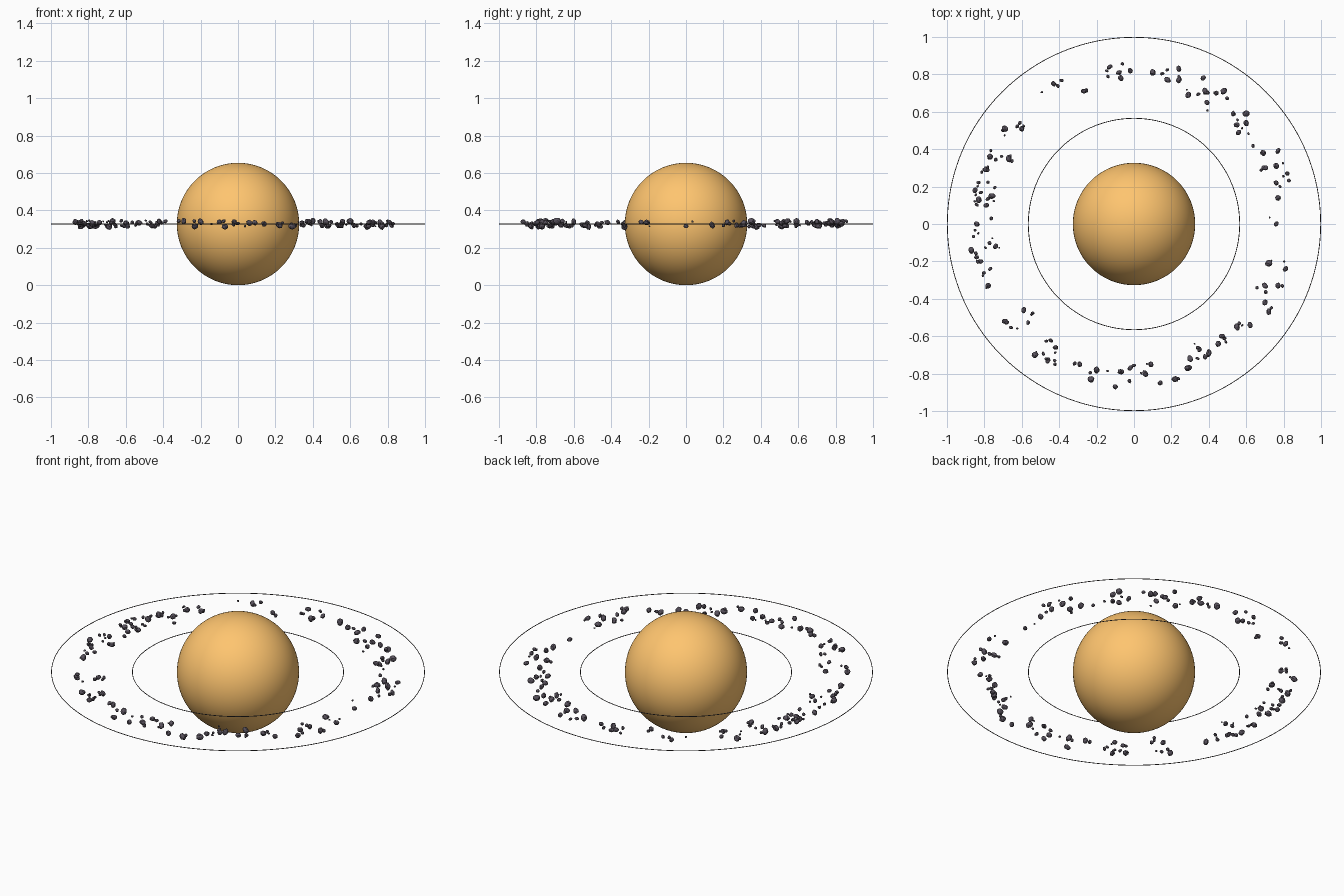
import bpy, bmesh, math, random
from mathutils import Vector, Matrix

if "Cube" in bpy.data.objects:
    bpy.data.objects.remove(bpy.data.objects["Cube"])

random.seed(4)
R = 0.327


def material(name, color):
    m = bpy.data.materials.new(name)
    m.diffuse_color = color
    m.use_nodes = True
    m.node_tree.nodes["Principled BSDF"].inputs["Base Color"].default_value = m.diffuse_color
    return m


def make_object(name, bm, mat, smooth=False):
    me = bpy.data.meshes.new(name)
    bm.to_mesh(me)
    bm.free()
    for p in me.polygons:
        p.use_smooth = smooth
    me.materials.append(mat)
    ob = bpy.data.objects.new(name, me)
    bpy.context.collection.objects.link(ob)
    return ob


sand = material("sand", (1.0, 0.56, 0.16, 1))
rock = material("rock", (0.1, 0.085, 0.11, 1))
line = material("dark_line", (0.1, 0.09, 0.09, 1))

# planet
bm = bmesh.new()
bmesh.ops.create_uvsphere(bm, u_segments=96, v_segments=48, radius=R,
                          matrix=Matrix.Translation((0, 0, R)))
make_object("planet", bm, sand, True)

# two hair-thin orbit hoops on either side of the belt
for name, r in (("inner_hoop", 0.565), ("outer_hoop", 0.998)):
    bpy.ops.mesh.primitive_torus_add(major_radius=r, minor_radius=0.002,
                                     major_segments=160, minor_segments=6,
                                     location=(0, 0, R))
    ob = bpy.context.object
    ob.name = name
    ob.data.materials.append(line)

# asteroid belt: larger rocks at read-off spots, smaller ones scattered near them
spots = [
    (-.13, .84), (-.08, .81), (-.02, .82), (-.07, .78), (.1, .81), (.18, .77),
    (.24, .83), (.24, .77), (.29, .69), (.37, .78), (.38, .71), (.44, .7),
    (.48, .71), (.39, .65), (.53, .59), (.6, .59), (.55, .53), (.6, .54),
    (.56, .49), (.69, .38), (.77, .39), (.7, .3), (.76, .31), (.76, .22),
    (.77, .14), (.82, .27), (.76, 0), (.72, -.21), (.7, -.33), (.77, -.33),
    (.81, -.24), (.7, -.42), (.72, -.47), (.62, -.54), (.55, -.55), (.47, -.6),
    (.45, -.64), (.35, -.67), (.4, -.69), (.38, -.71), (.3, -.72), (.29, -.77),
    (.22, -.83), (.14, -.85), (.09, -.75), (.06, -.8), (-.02, -.77), (-.07, -.79),
    (-.1, -.87), (-.2, -.78), (-.23, -.83), (-.29, -.75), (-.42, -.66), (-.46, -.73),
    (-.53, -.7), (-.59, -.46), (-.69, -.52), (-.78, -.33), (-.82, -.2), (-.87, -.14),
    (-.74, -.12), (-.84, 0), (-.79, .1), (-.83, .13), (-.85, .18), (-.76, .15),
    (-.79, .29), (-.77, .36), (-.67, .35), (-.69, .51), (-.6, .51), (-.27, .71),
    (-.43, .75)]


def add_rock(bm, x, y, size):
    spin = Matrix.Rotation(random.uniform(0, 6.28), 4,
                           Vector((random.random(), random.random(), 1)).normalized())
    shape = Matrix.Diagonal((1.15, random.uniform(0.8, 1), random.uniform(0.8, 1), 1))
    c = Vector((x, y, R + random.uniform(-0.015, 0.018)))
    res = bmesh.ops.create_icosphere(
        bm, subdivisions=2, radius=size,
        matrix=Matrix.Translation(c) @ spin @ shape)
    for v in res["verts"]:
        v.co = c + (v.co - c) * random.uniform(0.9, 1.1)


bm = bmesh.new()
for x, y in spots:
    add_rock(bm, x, y, random.uniform(0.013, 0.018))
    ang = math.atan2(y, x)
    # the sparser-sampled left side gets more fill
    for k in range(3 if x < -0.3 else 1):
        a = ang + random.uniform(-0.09, 0.09)
        d = min(0.86, max(0.69, math.hypot(x, y) + random.uniform(-0.04, 0.04)))
        add_rock(bm, d * math.cos(a), d * math.sin(a), random.uniform(0.005, 0.012))
make_object("asteroid_belt", bm, rock)
